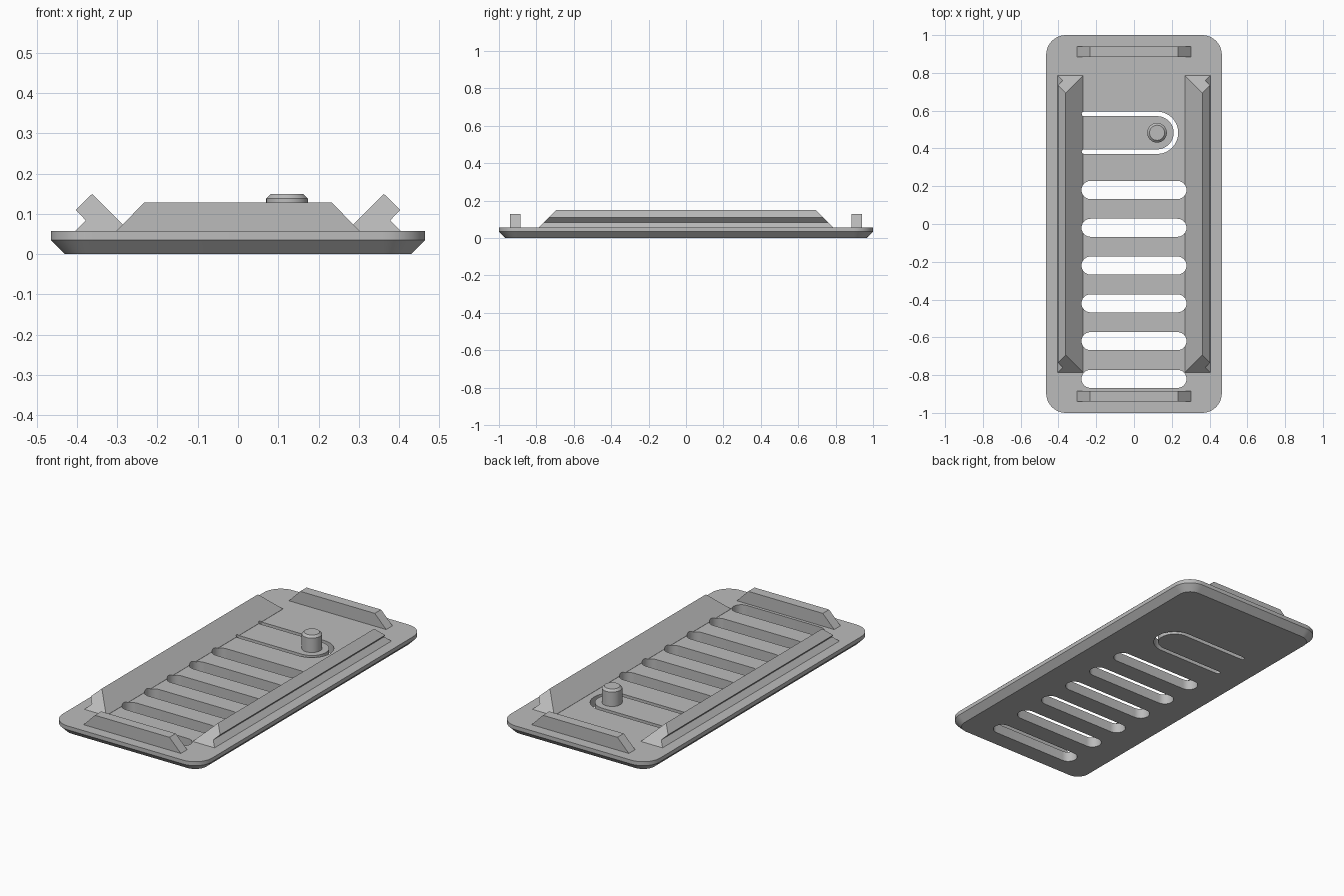
import bpy, bmesh, math
from mathutils import Vector

if "Cube" in bpy.data.objects:
    bpy.data.objects.remove(bpy.data.objects["Cube"])

grey = bpy.data.materials.new("mid grey plastic")
grey.use_nodes = True
grey.diffuse_color = (0.5, 0.5, 0.5, 1)
grey.node_tree.nodes["Principled BSDF"].inputs["Base Color"].default_value = (0.5, 0.5, 0.5, 1)

PLATE_TOP = 0.057


def arc(cx, cy, r, start, end, n=12):
    angles = [math.radians(start + (end - start) * i / n) for i in range(n + 1)]
    return [(cx + r * math.cos(a), cy + r * math.sin(a)) for a in angles]


def loft(name, rings):
    """Skin a stack of equal point rings and cap both ends."""
    bm = bmesh.new()
    loops = [[bm.verts.new(p) for p in ring] for ring in rings]
    n = len(loops[0])
    for a, b in zip(loops, loops[1:]):
        for i in range(n):
            j = (i + 1) % n
            bm.faces.new((a[i], a[j], b[j], b[i]))
    bm.faces.new(loops[0][::-1])
    bm.faces.new(loops[-1])
    bmesh.ops.recalc_face_normals(bm, faces=bm.faces)
    mesh = bpy.data.meshes.new(name)
    bm.to_mesh(mesh)
    bm.free()
    mesh.materials.append(grey)
    ob = bpy.data.objects.new(name, mesh)
    bpy.context.collection.objects.link(ob)
    return ob


def flat(points, z):
    return [Vector((x, y, z)) for x, y in points]


def rounded_rect(inset):
    r = 0.105 - inset
    points = []
    for k, (sx, sy) in enumerate(((1, 1), (-1, 1), (-1, -1), (1, -1))):
        points += arc(sx * (0.465 - 0.105), sy * (1 - 0.105), r, 90 * k, 90 * k + 90)
    return points


def smooth(ob):
    bpy.ops.object.select_all(action="DESELECT")
    ob.select_set(True)
    bpy.context.view_layer.objects.active = ob
    bpy.ops.object.shade_smooth_by_angle(angle=math.radians(30))


# Base plate with chamfered underside
plate = loft("base_plate", [flat(rounded_rect(0.035), 0),
                            flat(rounded_rect(0), 0.035),
                            flat(rounded_rect(0), PLATE_TOP)])

# Cutters: six vent slots and the U-shaped gap around the spring tongue
cutters = []
for k in range(6):
    y = 0.18 - 0.2 * k
    outline = arc(0.23, y, 0.048, -90, 90) + arc(-0.23, y, 0.048, 90, 270)
    cutters.append(loft("vent_slot_cutter", [flat(outline, -0.1), flat(outline, 0.1)]))

tx, ty, outer, inner = 0.122, 0.483, 0.112, 0.088
mid, half = (outer + inner) / 2, (outer - inner) / 2
outline = (arc(tx, ty, outer, -90, 90, 24) + arc(-0.265, ty + mid, half, 90, 270, 6)
           + arc(tx, ty, inner, 90, -90, 24) + arc(-0.265, ty - mid, half, 90, 270, 6))
cutters.append(loft("tongue_gap_cutter", [flat(outline, -0.1), flat(outline, 0.1)]))

# Notched side rails with mitred ends
profile = [(0.27, 0.05), (0.27, 0.058), (0.362, 0.15), (0.403, 0.11),
           (0.378, 0.084), (0.405, PLATE_TOP), (0.405, 0.05)]
rails = []
for side, label in ((1, "left"), (-1, "right")):
    rings = [[Vector((side * x, end * (0.787 + PLATE_TOP - z), z)) for x, z in profile]
             for end in (-1, 1)]
    rails.append(loft(label + "_rail", rings))

for target in [plate] + rails:
    for cutter in cutters:
        mod = target.modifiers.new("slot", "BOOLEAN")
        mod.operation = "DIFFERENCE"
        mod.solver = "EXACT"
        mod.object = cutter
    bpy.context.view_layer.objects.active = target
    for mod in list(target.modifiers):
        bpy.ops.object.modifier_apply(modifier=mod.name)
for cutter in cutters:
    bpy.data.objects.remove(cutter)

# Trapezoid end ribs
rib = [(-0.303, 0.05), (-0.303, PLATE_TOP), (-0.232, 0.129),
       (0.232, 0.129), (0.303, PLATE_TOP), (0.303, 0.05)]
for side, label in ((-1, "front"), (1, "back")):
    loft(label + "_rib", [[Vector((x, side * y, z)) for x, z in rib] for y in (0.885, 0.941)])


# Peg on the tongue with a chamfered tip
def circle(r):
    return arc(tx, ty, r, 0, 360, 32)[:-1]


peg = loft("tongue_peg", [flat(circle(0.052), 0.05), flat(circle(0.052), 0.138),
                          flat(circle(0.04), 0.15)])

for ob in (plate, peg):
    smooth(ob)
